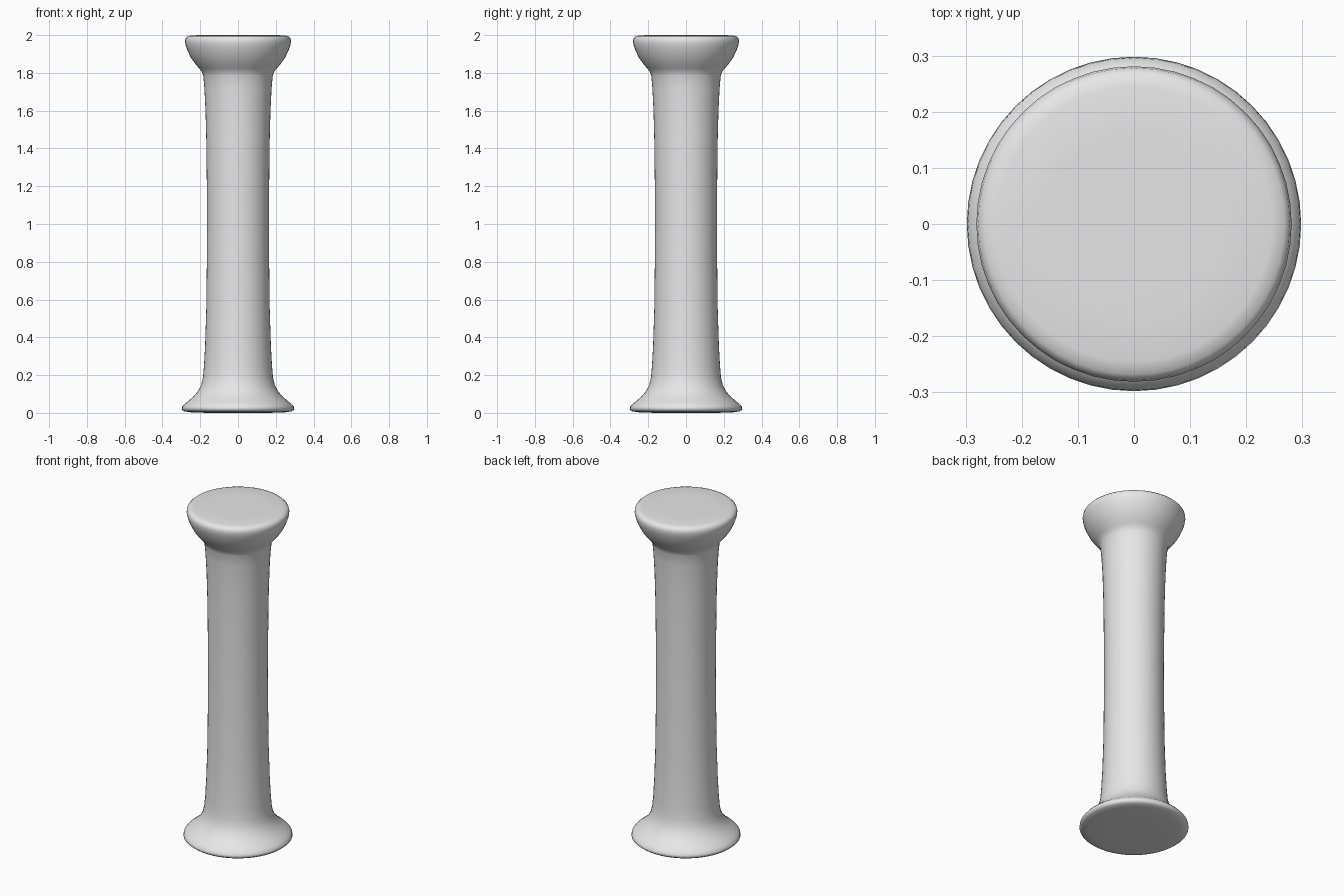
import bpy
import math

cube = bpy.data.objects.get("Cube")
if cube:
    bpy.data.objects.remove(cube, do_unlink=True)

# Plain light grey stone
stone = bpy.data.materials.new("light_grey_stone")
stone.use_nodes = True
grey = (0.8, 0.8, 0.8, 1)
stone.diffuse_color = grey
stone.node_tree.nodes["Principled BSDF"].inputs["Base Color"].default_value = grey


def lathe(name, profile, sides=48):
    """Spin a (radius, height) profile around z; zero radius makes a pole."""
    verts, faces, rings = [], [], []
    for r, z in profile:
        count = sides if r > 0 else 1
        rings.append([len(verts) + i for i in range(count)])
        for i in range(count):
            a = math.tau * i / sides
            verts.append((r * math.cos(a), r * math.sin(a), z))
    for low, high in zip(rings, rings[1:]):
        for i in range(sides):
            j = (i + 1) % sides
            if len(low) == 1:
                faces.append((low[0], high[j], high[i]))
            elif len(high) == 1:
                faces.append((low[i], low[j], high[0]))
            else:
                faces.append((low[i], low[j], high[j], high[i]))
    mesh = bpy.data.meshes.new(name)
    mesh.from_pydata(verts, [], faces)
    mesh.materials.append(stone)
    mesh.polygons.foreach_set("use_smooth", [True] * len(mesh.polygons))
    obj = bpy.data.objects.new(name, mesh)
    bpy.context.collection.objects.link(obj)
    return obj


# Flared foot, slightly waisted shaft and rounded capital as one turned piece
foot = [(0, 0), (0.16, 0), (0.25, 0.003), (0.285, 0.008), (0.298, 0.018),
        (0.296, 0.032), (0.283, 0.047), (0.26, 0.066), (0.235, 0.088),
        (0.212, 0.115), (0.195, 0.147), (0.185, 0.19)]
shaft = [(0.18, 0.25), (0.174, 0.36), (0.168, 0.55), (0.165, 0.8), (0.164, 1.0),
         (0.165, 1.2), (0.168, 1.45), (0.172, 1.6), (0.178, 1.72), (0.184, 1.785)]
capital = [(0.192, 1.808), (0.206, 1.824), (0.228, 1.85), (0.25, 1.882),
           (0.266, 1.915), (0.277, 1.945), (0.281, 1.968), (0.278, 1.984),
           (0.268, 1.994), (0.245, 1.999), (0.16, 2.0), (0, 2.0)]
lathe("column", foot + shaft + capital)
